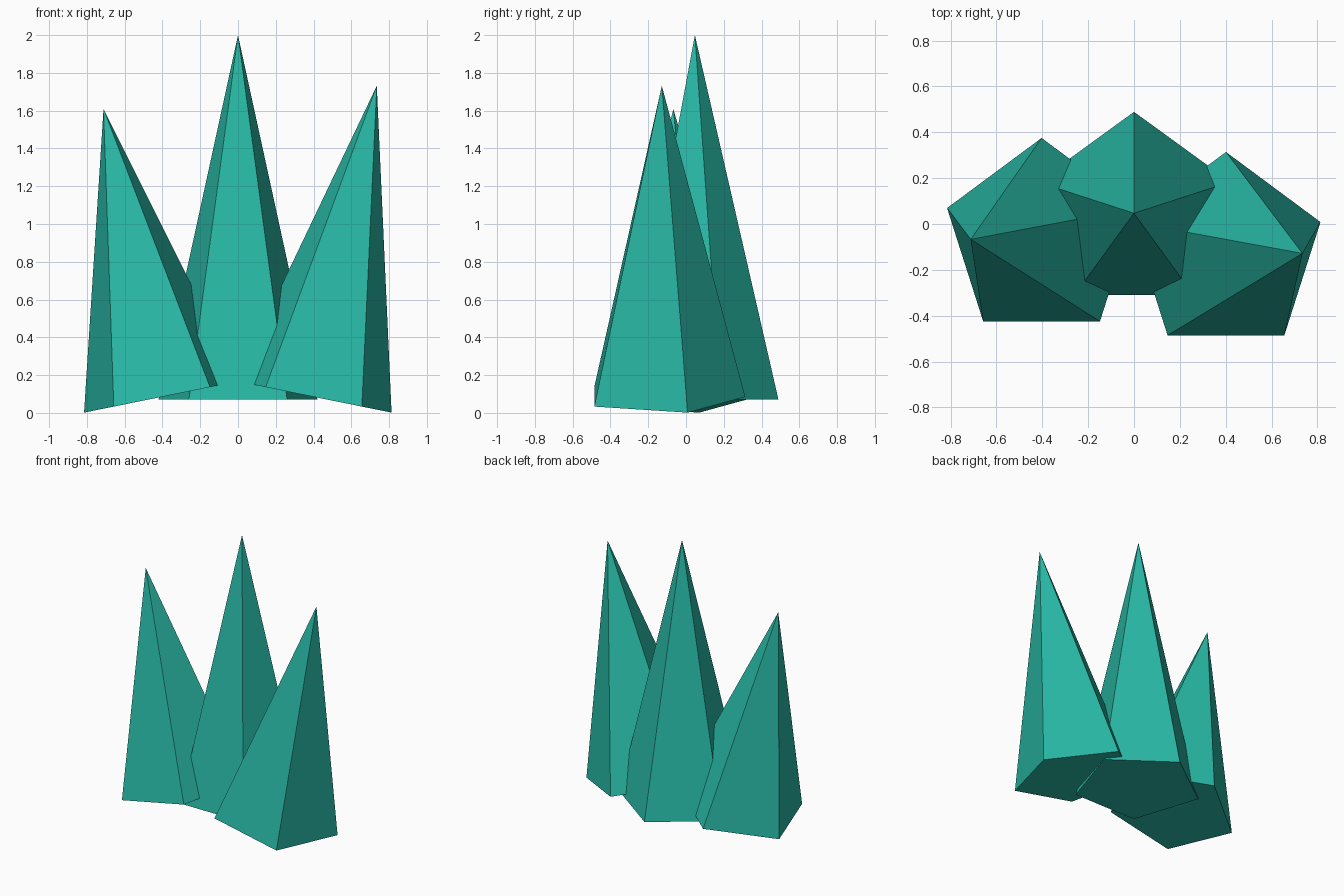
import bpy, math
from mathutils import Matrix, Vector

if "Cube" in bpy.data.objects:
    bpy.data.objects.remove(bpy.data.objects["Cube"])

teal = bpy.data.materials.new("teal crystal")
teal.diffuse_color = (0.021, 0.479, 0.376, 1)
teal.use_nodes = True
teal.node_tree.nodes["Principled BSDF"].inputs["Base Color"].default_value = teal.diffuse_color

RADIUS = 0.442   # every spike shares the same pentagon base


def spike(name, base, height, tilt):
    """Five-sided spike; base is its base centre, tilt leans it about y."""
    bpy.ops.mesh.primitive_cone_add(vertices=5, radius1=RADIUS, radius2=0,
                                    depth=height, end_fill_type='NGON')
    ob = bpy.context.object
    ob.name = name
    # put the origin at the base centre, with one corner pointing to the back
    ob.data.transform(Matrix.Translation((0, 0, height / 2)))
    corner = next(v.co for v in ob.data.vertices if v.co.z < 0.01)
    turn = math.pi / 2 - math.atan2(corner.y, corner.x)
    ob.data.transform(Matrix.Rotation(turn, 4, 'Z'))
    ob.location = Vector(base)
    ob.rotation_euler = (0, tilt, 0)
    ob.data.materials.append(teal)


# upright middle spike and two outward-leaning side spikes
spike("middle_spike", (0, 0.047, 0.072), 1.928, 0)
spike("left_spike", (-0.403, -0.067, 0.085), 1.555, -0.2)
spike("right_spike", (0.401, -0.128, 0.085), 1.68, 0.2)
